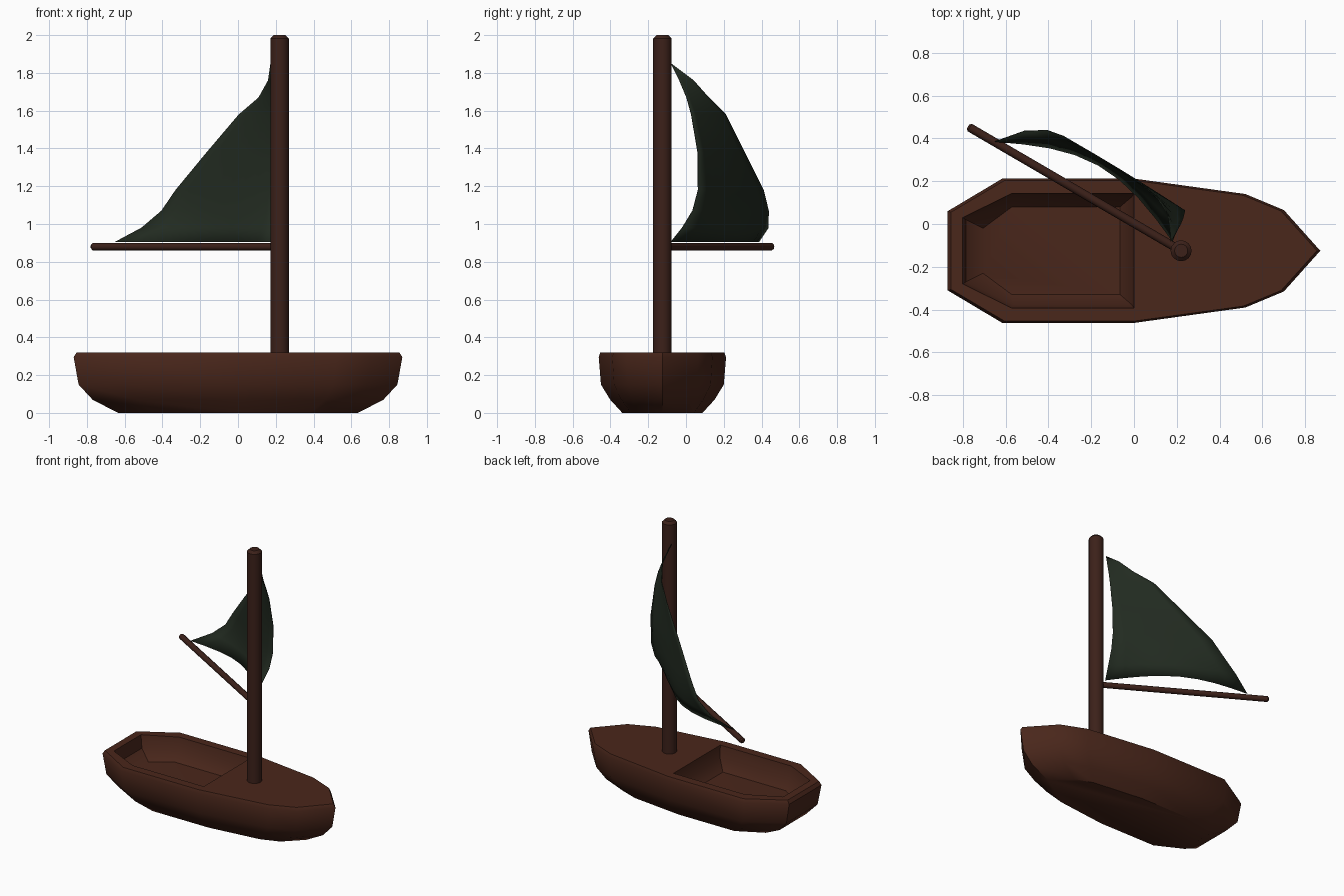
import bpy, bmesh, math
from mathutils import Vector

if "Cube" in bpy.data.objects:
    bpy.data.objects.remove(bpy.data.objects["Cube"])

CY = -0.125  # centreline of the hull


def material(name, rgb):
    m = bpy.data.materials.new(name)
    m.diffuse_color = (*rgb, 1)
    m.use_nodes = True
    m.node_tree.nodes["Principled BSDF"].inputs["Base Color"].default_value = m.diffuse_color
    return m


HULL = material("hull_wood", (0.068, 0.020, 0.011))
SPAR = material("spar_wood", (0.045, 0.015, 0.010))
CLOTH = material("sail_cloth", (0.016, 0.024, 0.015))


def finish(name, bm, mat, angle):
    bmesh.ops.recalc_face_normals(bm, faces=bm.faces)
    me = bpy.data.meshes.new(name)
    bm.to_mesh(me)
    bm.free()
    ob = bpy.data.objects.new(name, me)
    bpy.context.collection.objects.link(ob)
    me.materials.append(mat)
    bpy.ops.object.select_all(action='DESELECT')
    ob.select_set(True)
    bpy.context.view_layer.objects.active = ob
    bpy.ops.object.shade_smooth_by_angle(angle=math.radians(angle))
    return ob


def ring(bm, pts, z):
    return [bm.verts.new((x, CY + y, z)) for x, y in pts]


def bridge(bm, a, b):
    n = len(a)
    for i in range(n):
        j = (i + 1) % n
        bm.faces.new((a[i], a[j], b[j], b[i]))


def mirrored(half):
    # half outline on +y, closed by its mirror on -y
    return half + [(x, -y) for x, y in reversed(half) if y > 0]


# Hull: outer shell rings from keel to rim
bm = bmesh.new()
outline = mirrored([(-0.87, 0.185), (-0.615, 0.337), (0.0, 0.337),
                    (0.52, 0.265), (0.70, 0.19), (0.87, 0.0)])
levels = [(0.0, 0.73, 0.63), (0.07, 0.885, 0.82), (0.15, 0.97, 0.965),
          (0.295, 1.0, 1.0), (0.32, 0.982, 0.975)]
shell = [ring(bm, [(x * sx, y * sy) for x, y in outline], z) for z, sx, sy in levels]
for a, b in zip(shell, shell[1:]):
    bridge(bm, a, b)
bm.faces.new(shell[0])

# Hull: cockpit well
wells = [(0.32, [(-0.80, 0.155), (-0.57, 0.268), (0.0, 0.268)]),
         (0.23, [(-0.785, 0.145), (-0.565, 0.252), (-0.01, 0.252)]),
         (0.165, [(-0.705, 0.105), (-0.57, 0.205), (-0.065, 0.205)])]
well = [ring(bm, mirrored(h), z) for z, h in wells]
for a, b in zip(well, well[1:]):
    bridge(bm, a, b)
bm.faces.new(well[-1])

# Hull: side decks round the well, then the foredeck
top, inner = shell[-1], well[0]
outer = top[:3] + top[-3:]
for i in (0, 1, 3, 4, 5):
    j = (i + 1) % 6
    bm.faces.new((outer[i], outer[j], inner[j], inner[i]))
bm.faces.new(top[2:9] + [inner[3], inner[2]])
finish("hull", bm, HULL, 40)


def spar(name, start, end, radius, sides, chamfer):
    # round pole with a chamfered far end
    start, end = Vector(start), Vector(end)
    axis = end - start
    rot = axis.to_track_quat('Z', 'Y')
    bm = bmesh.new()
    rings = []
    for h, r in ((0, radius), (axis.length - chamfer, radius),
                 (axis.length, radius - chamfer)):
        rings.append([bm.verts.new(start + rot @ Vector(
            (r * math.cos(k * math.tau / sides), r * math.sin(k * math.tau / sides), h)))
            for k in range(sides)])
    for a, b in zip(rings, rings[1:]):
        bridge(bm, a, b)
    bm.faces.new(rings[0])
    bm.faces.new(rings[-1])
    return finish(name, bm, SPAR, 40)


spar("mast", (0.22, CY, 0.30), (0.22, CY, 2.0), 0.049, 16, 0.018)
spar("boom", (0.22, CY, 0.88), (-0.775, 0.455, 0.88), 0.02, 10, 0.009)

# Sail: rows of (z, mast edge x y, free edge x y, billow) up to the head
rows = [(0.905, 0.18, -0.08, -0.65, 0.385, 0.14),
        (0.98, 0.205, -0.02, -0.51, 0.435, 0.07),
        (1.07, 0.225, 0.035, -0.405, 0.437, 0.025),
        (1.18, 0.235, 0.064, -0.33, 0.41, 0.005),
        (1.38, 0.238, 0.062, -0.165, 0.31, 0),
        (1.58, 0.23, 0.028, 0.005, 0.21, 0),
        (1.67, 0.22, 0.003, 0.11, 0.12, 0),
        (1.76, 0.20, -0.035, 0.16, 0.04, 0)]
COLS = 8
bm = bmesh.new()
grid = []
for z, x0, y0, x1, y1, billow in rows:
    a, b = Vector((x0, y0, z)), Vector((x1, y1, z))
    side = Vector((y1 - y0, x0 - x1, 0)).normalized()
    grid.append([bm.verts.new(a.lerp(b, k / COLS) + side * billow * math.sin(math.pi * k / COLS))
                 for k in range(COLS + 1)])
head = bm.verts.new((0.173, -0.08, 1.85))
for a, b in zip(grid, grid[1:]):
    for k in range(COLS):
        bm.faces.new((a[k], a[k + 1], b[k + 1], b[k]))
for k in range(COLS):
    bm.faces.new((grid[-1][k], grid[-1][k + 1], head))
sail = finish("sail", bm, CLOTH, 60)
cloth = sail.modifiers.new("cloth_thickness", 'SOLIDIFY')
cloth.thickness = 0.004
cloth.offset = 0
